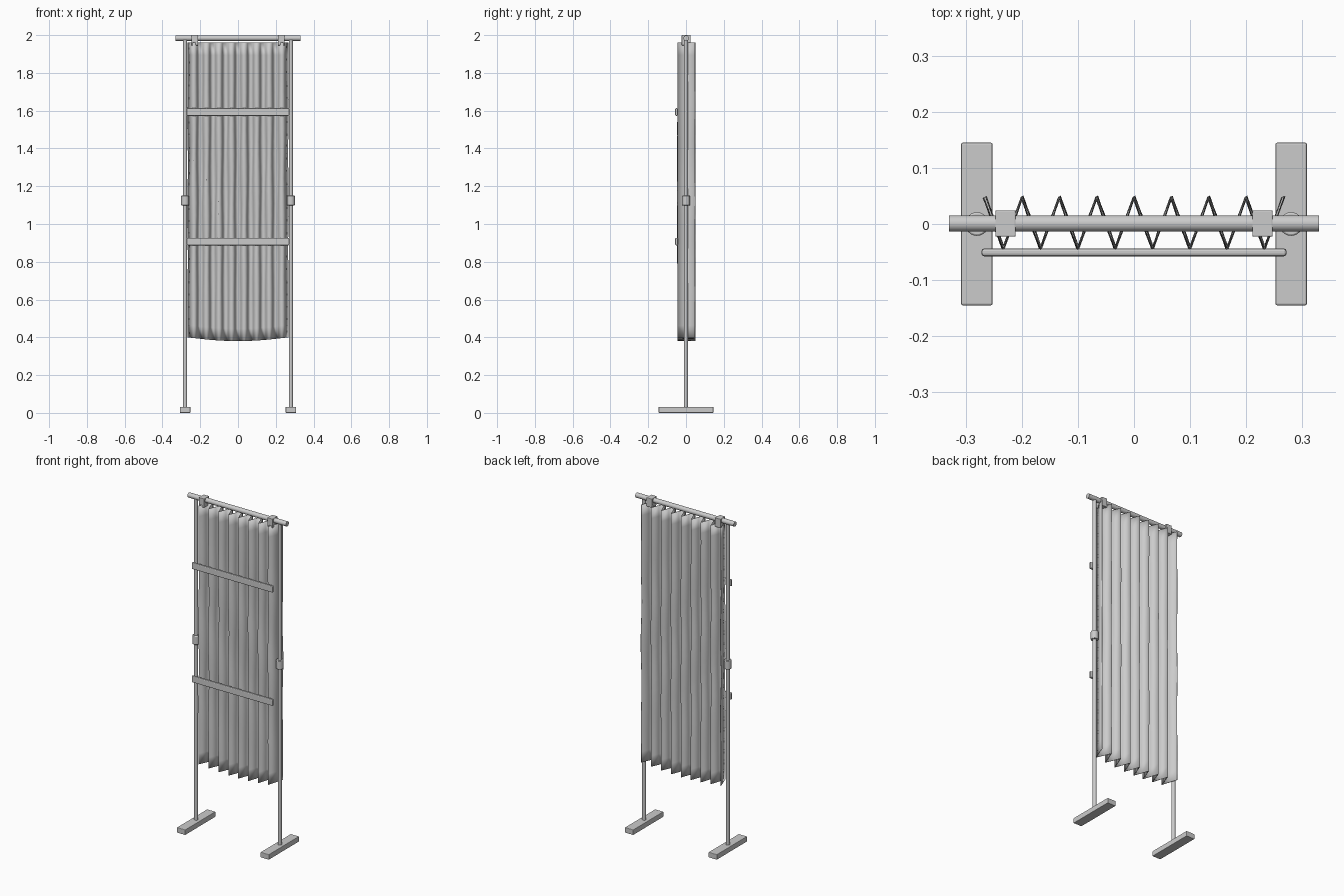
import bpy, bmesh
from math import sin, cos, pi

cube = bpy.data.objects.get("Cube")
if cube:
    bpy.data.objects.remove(cube, do_unlink=True)

GREY = (0.6, 0.6, 0.6, 1)
grey = bpy.data.materials.new("light grey")
grey.use_nodes = True
grey.diffuse_color = GREY
grey.node_tree.nodes["Principled BSDF"].inputs["Base Color"].default_value = GREY


def finish(ob, name, bevel=0):
    ob.name = name
    ob.data.materials.append(grey)
    if bevel:
        mod = ob.modifiers.new("soft edges", "BEVEL")
        mod.width = bevel
        mod.segments = 2
    return ob


def box(name, centre, size, bevel):
    bpy.ops.mesh.primitive_cube_add(size=1, location=centre)
    ob = bpy.context.object
    ob.scale = size
    bpy.ops.object.transform_apply(location=False, rotation=False, scale=True)
    return finish(ob, name, bevel)


def rod(name, centre, radius, length, rotation=(0, 0, 0), bevel=0):
    bpy.ops.mesh.primitive_cylinder_add(vertices=24, radius=radius, depth=length,
                                        location=centre, rotation=rotation)
    bpy.ops.object.shade_smooth_by_angle()
    return finish(bpy.context.object, name, bevel)


# Stand: feet, posts, height collars and clips on both sides
for side, s in (("left", 1), ("right", -1)):
    box(side + "_foot", (0.28 * s, 0, 0.016), (0.056, 0.29, 0.032), 0.003)
    rod(side + "_post", (0.28 * s, 0, 1.0), 0.011, 1.96)
    rod(side + "_collar", (0.28 * s, 0, 1.124), 0.021, 0.052, bevel=0.003)
    box(side + "_clip", (0.229 * s, 0.001, 1.973), (0.036, 0.047, 0.054), 0.002)

# Top bar
rod("top_bar", (0, 0.001, 1.984), 0.0145, 0.66, (0, pi / 2, 0))

# Front battens
for name, z in (("upper_batten", 1.593), ("lower_batten", 0.907)):
    box(name, (0, -0.0505, z), (0.544, 0.014, 0.04), 0.005)

# Pleated curtain with a slightly sagging hem
PLEATS, ROWS, HALF, TOP = 16, 24, 0.266, 1.96
bm = bmesh.new()
grid = []
for r in range(ROWS + 1):
    row = []
    for c in range(PLEATS * 2 + 1):
        t = c / (PLEATS * 2)
        fold = (1, 0, -1, 0)[c % 4]
        drop = r / ROWS
        wave = 0.0025 * sin(drop * 19 + c * 1.3) * sin(pi * drop)
        hem = 0.4 - 0.02 * sin(pi * t)
        row.append(bm.verts.new((HALF * (2 * t - 1) + wave,
                                 0.002 + 0.046 * fold + wave * 0.5,
                                 TOP + (hem - TOP) * drop)))
    grid.append(row)
for a, b in zip(grid, grid[1:]):
    for c in range(PLEATS * 2):
        bm.faces.new((a[c], b[c], b[c + 1], a[c + 1])).smooth = True
mesh = bpy.data.meshes.new("curtain")
bm.to_mesh(mesh)
bm.free()
curtain = bpy.data.objects.new("curtain", mesh)
bpy.context.collection.objects.link(curtain)
finish(curtain, "curtain")
cloth = curtain.modifiers.new("cloth thickness", "SOLIDIFY")
cloth.thickness = 0.003
cloth.offset = 0
